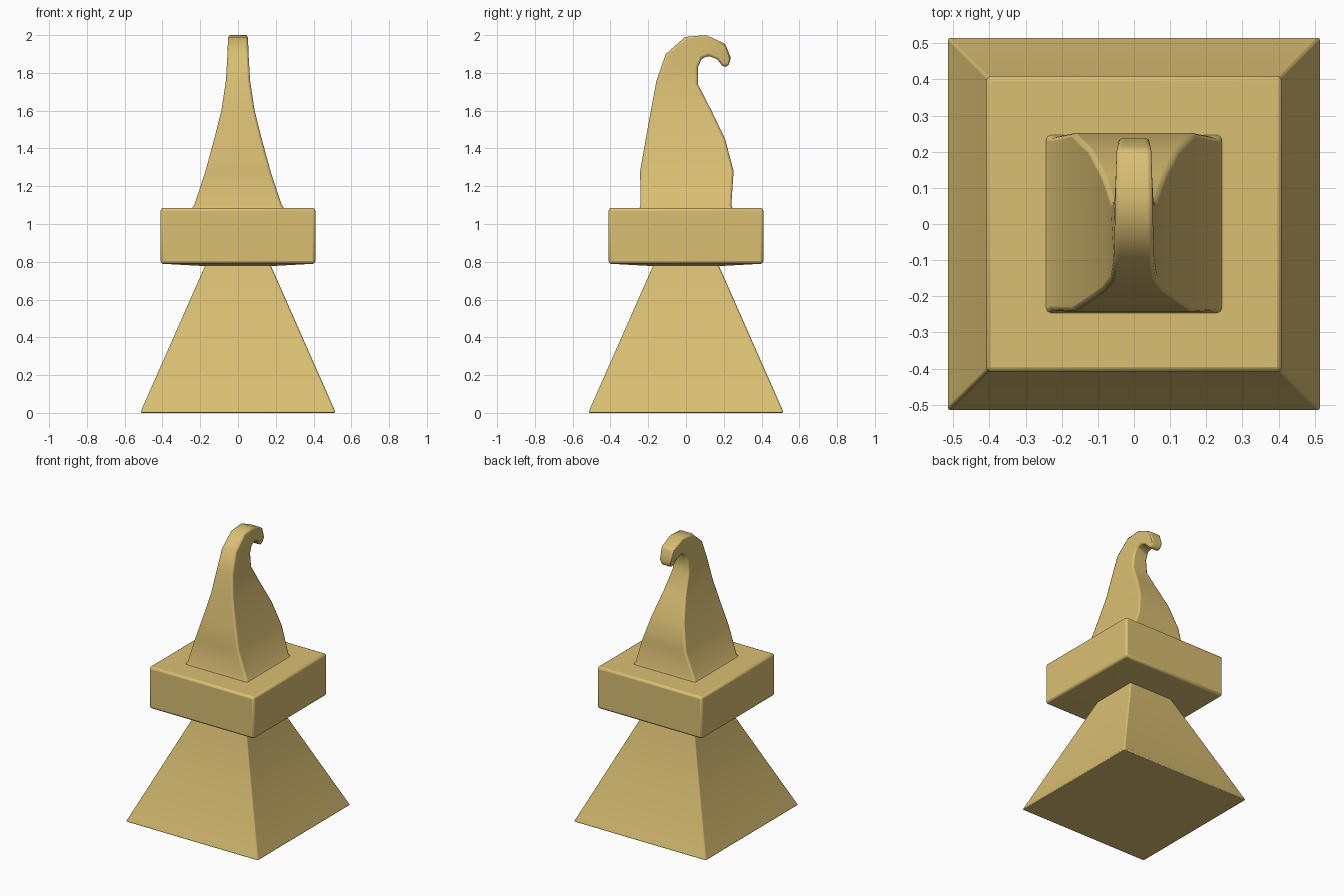
import bpy, bmesh, math

if "Cube" in bpy.data.objects:
    bpy.data.objects.remove(bpy.data.objects["Cube"])

gold = bpy.data.materials.new("old gold")
gold.diffuse_color = (0.70, 0.52, 0.17, 1)
gold.use_nodes = True
gold.node_tree.nodes["Principled BSDF"].inputs["Base Color"].default_value = gold.diffuse_color


def loft(name, rings, bevel):
    """Skin a stack of four-cornered rings, cap both ends, round the edges."""
    bm = bmesh.new()
    rows = [[bm.verts.new(p) for p in ring] for ring in rings]
    for a, b in zip(rows, rows[1:]):
        for i in range(4):
            j = (i + 1) % 4
            bm.faces.new((a[i], a[j], b[j], b[i]))
    bm.faces.new(rows[0][::-1])
    bm.faces.new(rows[-1])
    bmesh.ops.recalc_face_normals(bm, faces=bm.faces[:])
    mesh = bpy.data.meshes.new(name)
    bm.to_mesh(mesh)
    bm.free()
    mesh.materials.append(gold)
    ob = bpy.data.objects.new(name, mesh)
    bpy.context.collection.objects.link(ob)
    mod = ob.modifiers.new("soft edges", 'BEVEL')
    mod.width = bevel
    mod.segments = 2
    mod.limit_method = 'ANGLE'
    mod.angle_limit = math.radians(40)
    bpy.ops.object.select_all(action='DESELECT')
    bpy.context.view_layer.objects.active = ob
    ob.select_set(True)
    bpy.ops.object.shade_smooth_by_angle(angle=math.radians(40))
    return ob


def square(h, z):
    return [(-h, -h, z), (h, -h, z), (h, h, z), (-h, h, z)]


# Tapered base with a short neck
loft("pyramid_base", [square(0.518, 0), square(0.176, 0.775), square(0.176, 0.82)], 0.008)

# Square slab, its underside dipping slightly towards the neck
loft("square_slab", [square(0.19, 0.778), square(0.41, 0.79), square(0.41, 1.085)], 0.015)

# Curled spire: half width, outer edge (y, z), inner edge (y, z)
sections = [
    (0.250, -0.25, 1.075, 0.25, 1.075),
    (0.232, -0.24, 1.10, 0.24, 1.10),
    (0.172, -0.243, 1.28, 0.252, 1.28),
    (0.126, -0.213, 1.45, 0.207, 1.45),
    (0.088, -0.186, 1.60, 0.135, 1.60),
    (0.064, -0.156, 1.76, 0.063, 1.74),
    (0.056, -0.107, 1.90, 0.063, 1.83),
    (0.053, -0.005, 1.99, 0.085, 1.877),
    (0.051, 0.105, 2.00, 0.12, 1.89),
    (0.048, 0.207, 1.955, 0.165, 1.872),
    (0.042, 0.237, 1.88, 0.19, 1.84),
    (0.034, 0.225, 1.837, 0.203, 1.83),
]
loft("curled_spire", [[(-w, yo, zo), (w, yo, zo), (w, yi, zi), (-w, yi, zi)]
                      for w, yo, zo, yi, zi in sections], 0.012)
